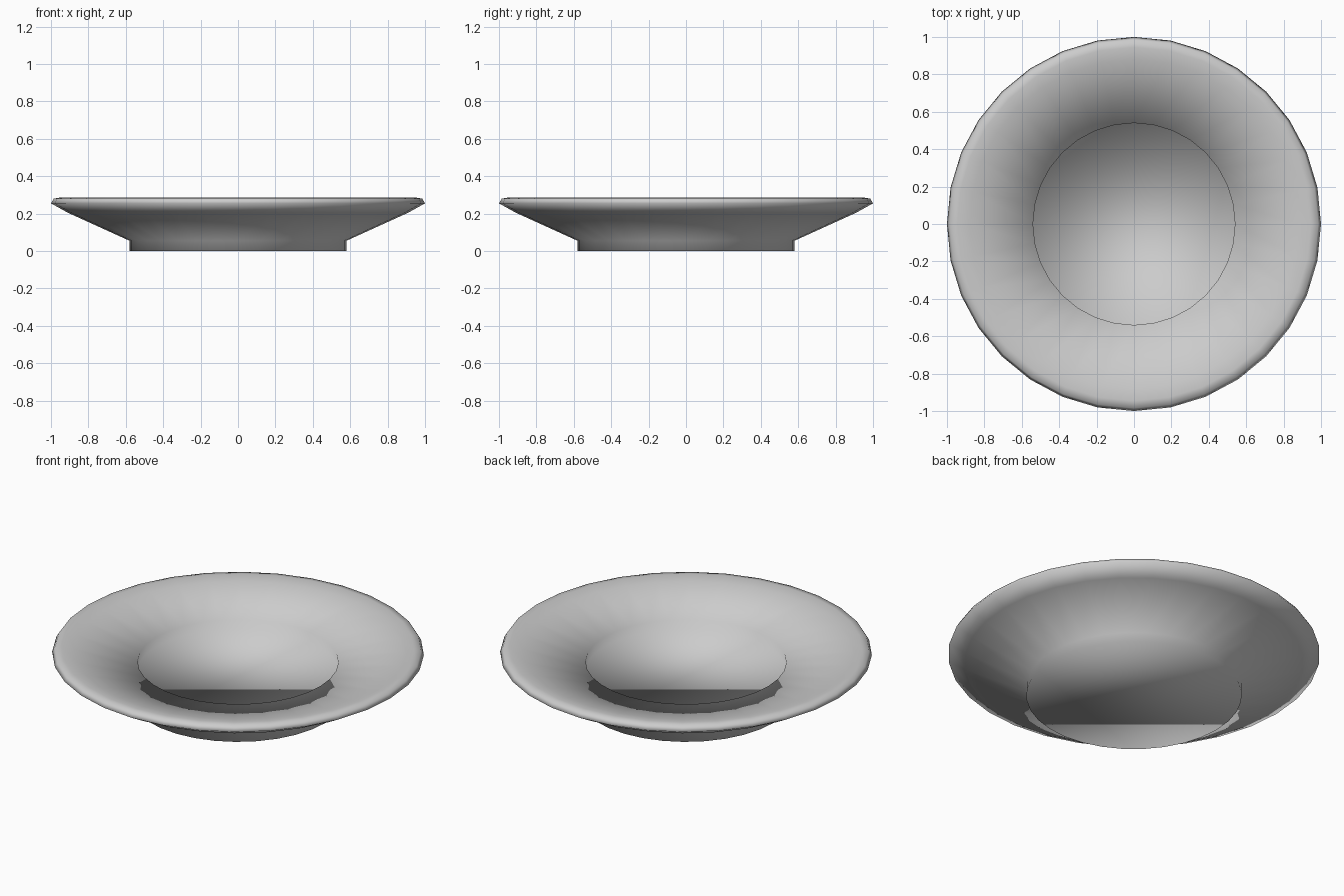
import bpy, bmesh, math

SIDES = 32

cube = bpy.data.objects.get("Cube")
if cube:
    bpy.data.objects.remove(cube, do_unlink=True)

# Glaze colour
glaze = bpy.data.materials.new("grey_glaze")
glaze.use_nodes = True
colour = (0.6, 0.6, 0.6, 1)
glaze.diffuse_color = colour
glaze.node_tree.nodes["Principled BSDF"].inputs["Base Color"].default_value = colour

# Profile (radius, height): foot, underside, rounded rim, recessed well
profile = [(0.58, 0), (0.58, 0.055), (0.91, 0.205), (1.0, 0.255),
           (0.985, 0.28), (0.945, 0.287), (0.88, 0.274),
           (0.54, 0.205), (0.54, 0.15)]

bm = bmesh.new()
rings = []
for radius, height in profile:
    angles = [math.tau * i / SIDES for i in range(SIDES)]
    rings.append([bm.verts.new((radius * math.cos(a), radius * math.sin(a), height))
                  for a in angles])

# Walls between neighbouring rings
for low, high in zip(rings, rings[1:]):
    for i in range(SIDES):
        j = (i + 1) % SIDES
        bm.faces.new((low[i], low[j], high[j], high[i]))

# Foot base and well floor
bm.faces.new(rings[0][::-1])
bm.faces.new(rings[-1])
bmesh.ops.recalc_face_normals(bm, faces=bm.faces)
for face in bm.faces:
    face.smooth = True

mesh = bpy.data.meshes.new("plate")
bm.to_mesh(mesh)
bm.free()
mesh.materials.append(glaze)
plate = bpy.data.objects.new("plate", mesh)
bpy.context.collection.objects.link(plate)
